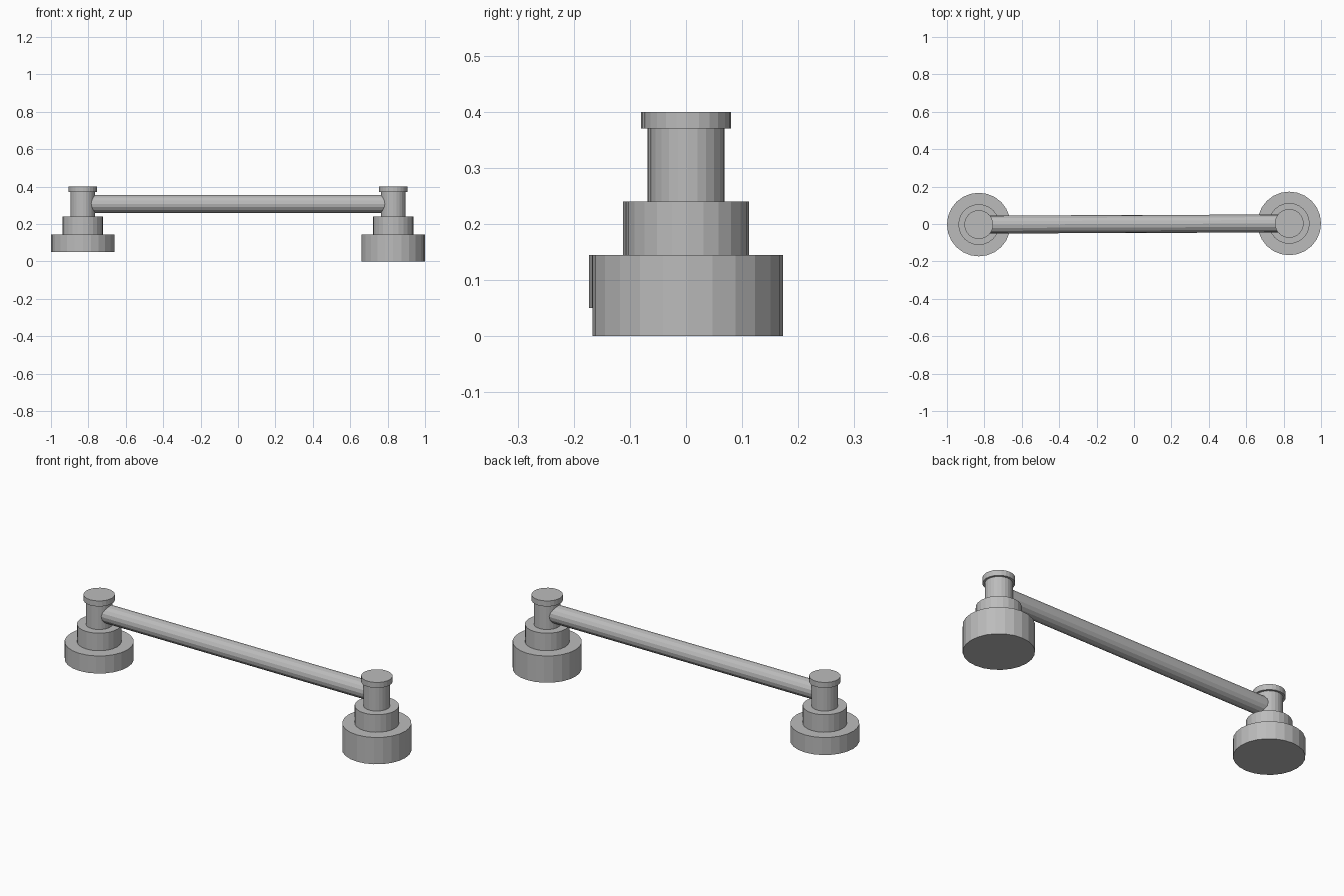
import bpy
from mathutils import Vector

cube = bpy.data.objects.get("Cube")
if cube:
    bpy.data.objects.remove(cube, do_unlink=True)

# One plain metal grey for everything
metal = bpy.data.materials.new("metal_grey")
metal.use_nodes = True
grey = (0.5, 0.5, 0.5, 1)
metal.diffuse_color = grey
metal.node_tree.nodes["Principled BSDF"].inputs["Base Color"].default_value = grey


def rod(name, start, end, radius, sides=24):
    """Flat-shaded cylinder running from start to end."""
    start, end = Vector(start), Vector(end)
    axis = end - start
    bpy.ops.mesh.primitive_cylinder_add(
        vertices=sides, radius=radius, depth=axis.length,
        location=(start + end) / 2,
        rotation=axis.to_track_quat("Z", "Y").to_euler())
    obj = bpy.context.object
    obj.name = name
    obj.data.materials.append(metal)
    return obj


POST_X, POST_Y = 0.83, 0.003

# Stepped posts: the left foot reaches lower than the right one
for side, sign, foot in (("left", 1, 0.0), ("right", -1, 0.05)):
    x, y = sign * POST_X, sign * POST_Y
    for part, bottom, top, radius in (
            ("base", foot, 0.145, 0.17),
            ("collar", 0.145, 0.24, 0.109),
            ("stem", 0.24, 0.37, 0.066),
            ("cap", 0.37, 0.40, 0.077)):
        rod(f"{side}_{part}", (x, y, bottom), (x, y, top), radius)

# Crossbar joining the two stems
rod("crossbar", (-POST_X, -POST_Y, 0.308), (POST_X, POST_Y, 0.308), 0.048, 16)
